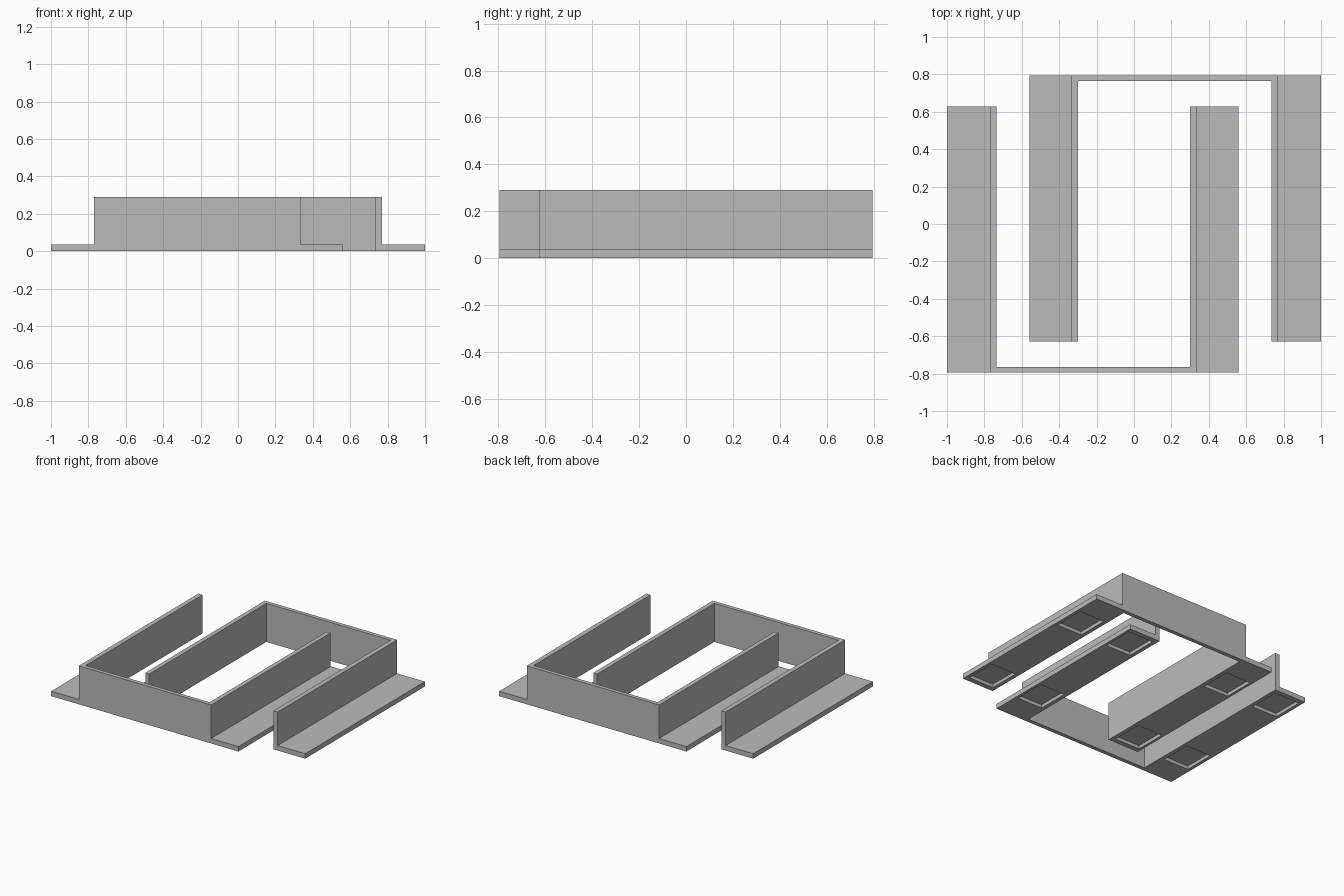
import bpy, bmesh
from mathutils import Vector

if "Cube" in bpy.data.objects:
    bpy.data.objects.remove(bpy.data.objects["Cube"])

grey = bpy.data.materials.new("plain grey")
grey.diffuse_color = (0.5, 0.5, 0.5, 1)
grey.use_nodes = True
grey.node_tree.nodes["Principled BSDF"].inputs["Base Color"].default_value = grey.diffuse_color


def boxes(name, bounds, turn):
    """One object made of separate boxes; turn = -1 spins it half round about z."""
    bm = bmesh.new()
    for x0, x1, y0, y1, z0, z1 in bounds:
        lo, hi = Vector((x0, y0, z0)), Vector((x1, y1, z1))
        verts = bmesh.ops.create_cube(bm, size=1)["verts"]
        for v in verts:
            co = (lo + hi) / 2 + v.co * (hi - lo)
            v.co = (co.x * turn, co.y * turn, co.z)
    mesh = bpy.data.meshes.new(name)
    bm.to_mesh(mesh)
    bm.free()
    mesh.materials.append(grey)
    obj = bpy.data.objects.new(name, mesh)
    bpy.context.collection.objects.link(obj)
    return obj


FLANGE = 0.037   # flange thickness
POCKET = 0.025   # depth of the pockets underneath


def bracket(name, turn):
    # solid block, then everything outside the walls and flanges is cut away
    block = boxes(name, [(-1, 0.56, -0.795, 0.628, 0, 0.29)], turn)
    cuts = [
        (-2, -0.77, -2, 2, FLANGE, 1),          # above left flange
        (0.333, 2, -2, 2, FLANGE, 1),           # above right flange
        (-0.735, 0.30, -0.765, 2, -1, 1),       # open middle
    ]
    # two shallow pockets under each flange
    for x0, x1 in ((-0.975, -0.765), (0.33, 0.54)):
        for y0, y1 in ((-0.59, -0.35), (0.35, 0.59)):
            cuts.append((x0, x1, y0, y1, -0.1, POCKET))
    cutter = boxes(name + "_cutter", cuts, turn)
    cutter.hide_render = True
    cutter.hide_set(True)
    mod = block.modifiers.new("cut", 'BOOLEAN')
    mod.operation = 'DIFFERENCE'
    mod.solver = 'EXACT'
    mod.object = cutter


# two interlocking U-shaped brackets
bracket("front_bracket", 1)
bracket("back_bracket", -1)
